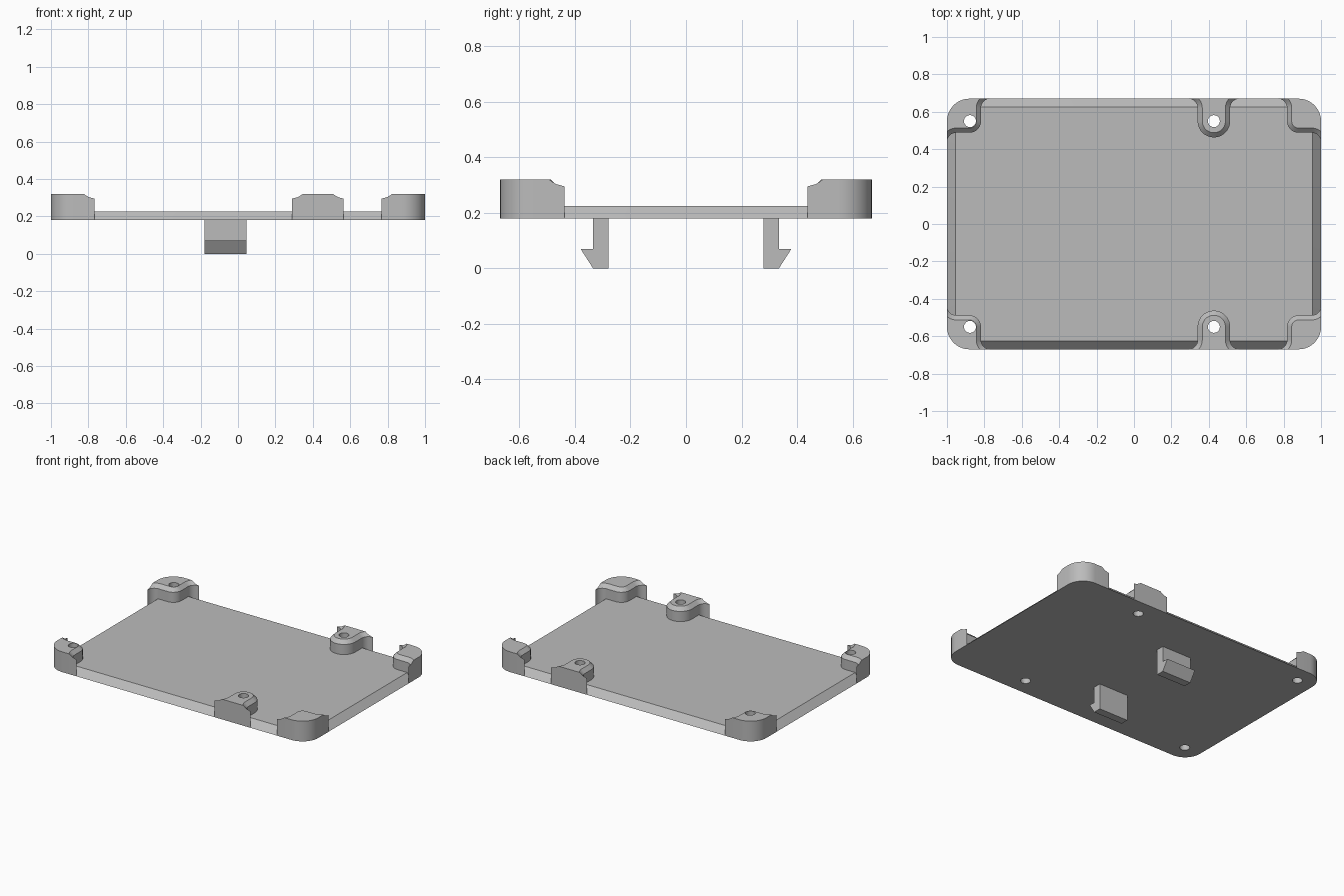
import bpy, bmesh
from math import radians, asin, acos, degrees, cos, sin

if "Cube" in bpy.data.objects:
    bpy.data.objects.remove(bpy.data.objects["Cube"], do_unlink=True)

HX, HY = 1.0, 0.67              # half size of the base
Z0, PLATE_TOP, WALL_TOP, POST_TOP = 0.18, 0.225, 0.295, 0.32
CORNER, FILLET, HOLE = 0.12, 0.05, 0.032
BEVEL = POST_TOP - WALL_TOP
BOSS_Y = HY - CORNER

grey = bpy.data.materials.new("light grey plastic")
grey.use_nodes = True
colour = (0.5, 0.5, 0.5, 1)
grey.diffuse_color = colour
grey.node_tree.nodes["Principled BSDF"].inputs["Base Color"].default_value = colour


def arc(cx, cy, r, a0, a1, n=10):
    angles = [radians(a0 + (a1 - a0) * i / n) for i in range(n + 1)]
    return [(cx + r * cos(a), cy + r * sin(a)) for a in angles]


def loft(name, loops):
    """Skin a stack of equal-length closed loops and cap both ends."""
    bm = bmesh.new()
    rings = [[bm.verts.new(p) for p in loop] for loop in loops]
    for low, high in zip(rings, rings[1:]):
        for i in range(len(low)):
            j = (i + 1) % len(low)
            bm.faces.new((low[i], low[j], high[j], high[i]))
    bm.faces.new(rings[0])
    bm.faces.new(rings[-1])
    bmesh.ops.recalc_face_normals(bm, faces=bm.faces)
    mesh = bpy.data.meshes.new(name)
    bm.to_mesh(mesh)
    bm.free()
    mesh.materials.append(grey)
    obj = bpy.data.objects.new(name, mesh)
    bpy.context.collection.objects.link(obj)
    return obj


def select(obj):
    bpy.ops.object.select_all(action='DESELECT')
    obj.select_set(True)
    bpy.context.view_layer.objects.active = obj


def drill(obj, x, y):
    """Cut a vertical screw hole."""
    cutter = loft("hole_cutter", [[(px, py, z) for px, py in arc(x, y, HOLE, 0, 345, 23)]
                                  for z in (0.1, 0.4)])
    cutter.hide_render = True
    mod = obj.modifiers.new("hole", 'BOOLEAN')
    mod.operation, mod.solver, mod.object = 'DIFFERENCE', 'EXACT', cutter
    select(obj)
    bpy.ops.object.modifier_apply(modifier=mod.name)
    bpy.data.objects.remove(cutter, do_unlink=True)


def smooth(obj):
    select(obj)
    bpy.ops.object.shade_smooth_by_angle(angle=radians(30))


def corner_outline(d):
    """Corner post plan, its inner wall moved in by d."""
    bx, r = HX - CORNER, 0.062
    rf = FILLET + d
    clip = degrees(asin(FILLET / rf))
    return (arc(bx - r - FILLET, HY - FILLET, rf, clip, 0)
            + arc(bx, BOSS_Y, r - d, 180, 270)
            + arc(HX - FILLET, BOSS_Y - r - FILLET, rf, 90, degrees(acos(FILLET / rf)))
            + arc(bx, BOSS_Y, CORNER, 0, 90))


def middle_outline(d):
    """Edge post plan, its inner wall moved in by d."""
    bx, r = 0.427, 0.087
    rf = FILLET + d
    clip = degrees(asin(FILLET / rf))
    return (arc(bx - r - FILLET, HY - FILLET, rf, clip, 0)
            + arc(bx, BOSS_Y, r - d, 180, 360, 20)
            + arc(bx + r + FILLET, HY - FILLET, rf, 180, 180 - clip))


def post(name, outline, sx, sy):
    levels = [(0, Z0), (0, WALL_TOP)]
    levels += [(BEVEL * k / 3, WALL_TOP + BEVEL * k / 3) for k in (1, 2, 3)]
    return loft(name, [[(x * sx, y * sy, z) for x, y in outline(d)] for d, z in levels])


def plate_outline(inset):
    pts = []
    for k, (sx, sy) in enumerate([(1, 1), (-1, 1), (-1, -1), (1, -1)]):
        pts += arc(sx * (HX - CORNER), sy * (HY - CORNER), CORNER - inset, 90 * k, 90 * k + 90)
    return pts


# Base plate with sloping edges
thickness = PLATE_TOP - Z0
plate = loft("base_plate", [[(x, y, Z0 + d) for x, y in plate_outline(d)]
                            for d in (0, thickness)])

# Posts: drilled on the right and middle, solid on the left
for sy, side in ((-1, "front"), (1, "back")):
    solid = post(side + "_left_post", corner_outline, 1, sy)
    drilled = post(side + "_right_post", corner_outline, -1, sy)
    middle = post(side + "_middle_post", middle_outline, 1, sy)
    for obj, x in ((drilled, -0.877), (middle, 0.427)):
        drill(obj, x, sy * BOSS_Y)
        drill(plate, x, sy * BOSS_Y)
    for obj in (solid, drilled, middle):
        smooth(obj)

    # Snap clip with an outward barb
    profile = [(0.28, 0), (0.335, 0), (0.38, 0.07), (0.335, 0.07), (0.335, Z0 + 0.01), (0.28, Z0 + 0.01)]
    loft(side + "_clip", [[(x, sy * y, z) for y, z in profile] for x in (-0.18, 0.045)])
smooth(plate)
